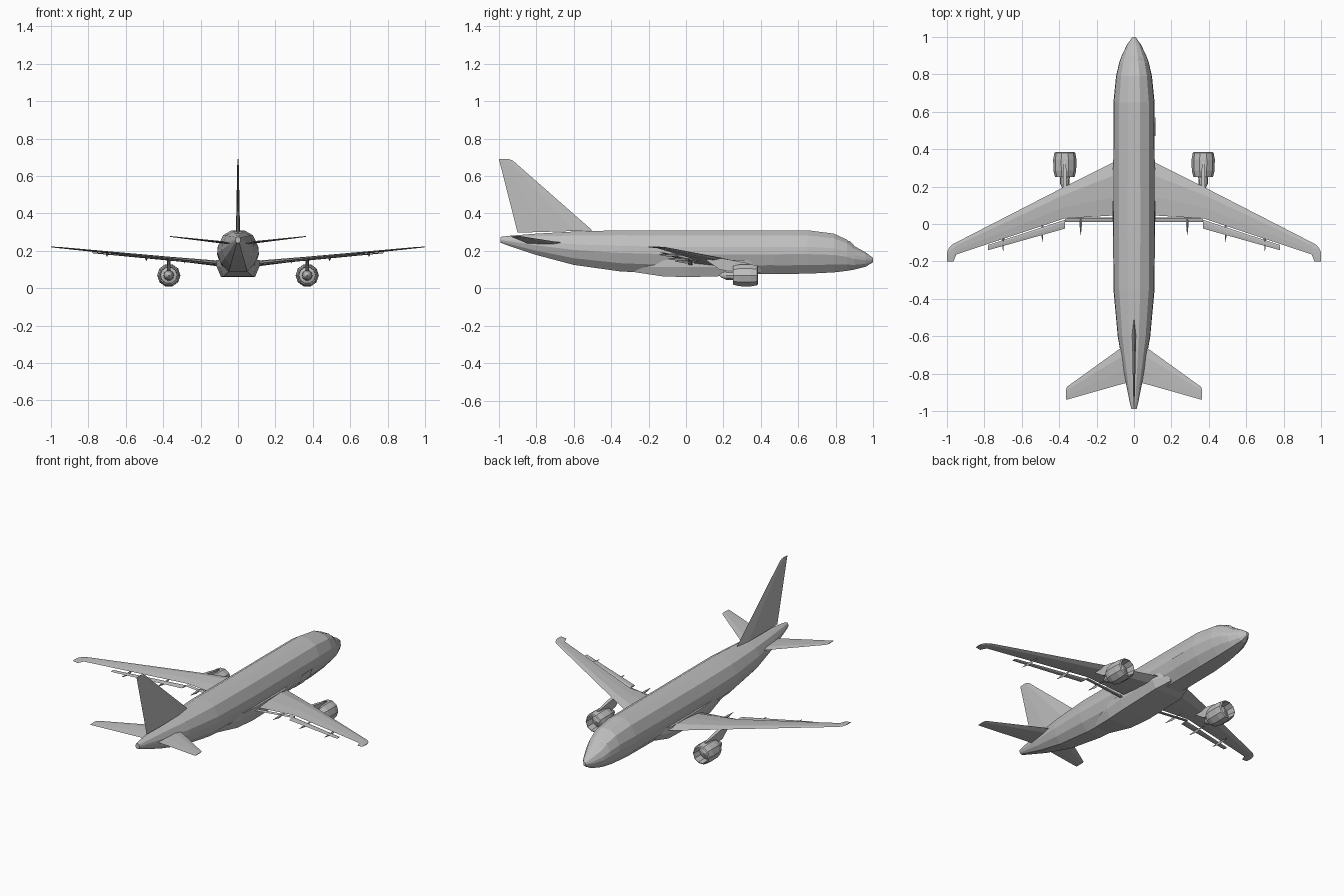
import bpy
import bmesh
import math
from mathutils import Vector

cube = bpy.data.objects.get("Cube")
if cube:
    bpy.data.objects.remove(cube, do_unlink=True)

GREY = (0.52, 0.52, 0.52, 1)
paint = bpy.data.materials.new("light_grey_paint")
paint.use_nodes = True
paint.diffuse_color = GREY
paint.node_tree.nodes["Principled BSDF"].inputs["Base Color"].default_value = GREY


def loft(name, rings, closed=True):
    """Skin a row of equal-length point rings; closed rings get end caps."""
    bm = bmesh.new()
    rows = [[bm.verts.new(p) for p in ring] for ring in rings]
    n = len(rows[0])
    for a, b in zip(rows, rows[1:]):
        for i in range(n if closed else n - 1):
            j = (i + 1) % n
            bm.faces.new((a[i], a[j], b[j], b[i]))
    if closed:
        bm.faces.new(rows[0])
        bm.faces.new(rows[-1])
    bmesh.ops.remove_doubles(bm, verts=bm.verts, dist=1e-5)
    bmesh.ops.recalc_face_normals(bm, faces=bm.faces)
    mesh = bpy.data.meshes.new(name)
    bm.to_mesh(mesh)
    bm.free()
    mesh.materials.append(paint)
    obj = bpy.data.objects.new(name, mesh)
    bpy.context.collection.objects.link(obj)
    return obj


def foil(lead, trail, thick, up):
    """Six-point aerofoil between a leading and a trailing edge point."""
    lead, trail, up = Vector(lead), Vector(trail), Vector(up)
    ring = [lead]
    for t, k in ((0.25, 0.5), (0.65, 0.35)):
        ring.append(lead.lerp(trail, t) + up * thick * k)
    ring.append(trail)
    for t, k in ((0.65, 0.35), (0.25, 0.5)):
        ring.append(lead.lerp(trail, t) - up * thick * k)
    return ring


def flat_wing(name, stations, side):
    # station: x, leading y, trailing y, z, thickness
    loft(name, [foil((side * x, a, z), (side * x, b, z), t, (0, 0, 1))
                for x, a, b, z, t in stations])


# Fuselage: one faceted cross-section scaled along the body
HALF = [(0.3, 1), (0.72, 0.88), (0.97, 0.62), (1, 0.45), (0.82, 0.2), (0.45, 0)]
SECTION = HALF + [(-x, z) for x, z in reversed(HALF)]
BODY = [  # y, half width, bottom, top
    (1.0, 0.008, 0.14, 0.162), (0.96, 0.037, 0.115, 0.192),
    (0.9, 0.066, 0.1, 0.225), (0.86, 0.08, 0.093, 0.26),
    (0.79, 0.096, 0.085, 0.292), (0.65, 0.11, 0.078, 0.31),
    (0.0, 0.112, 0.073, 0.31), (-0.35, 0.11, 0.09, 0.31),
    (-0.6, 0.087, 0.125, 0.303), (-0.8, 0.053, 0.178, 0.292),
    (-0.95, 0.024, 0.228, 0.28), (-0.99, 0.014, 0.243, 0.275)]
loft("fuselage", [[(w * x, y, lo + (hi - lo) * z) for x, z in SECTION]
                  for y, w, lo, hi in BODY])

# Belly fairing between the wing roots
BELLY = [(0.4, 0.08, 0.085), (0.3, 0.114, 0.068), (0.02, 0.114, 0.06),
         (-0.12, 0.1, 0.063), (-0.3, 0.06, 0.09)]
loft("belly_fairing", [[(w, y, 0.15), (w, y, 0.115), (w * 0.8, y, z),
                        (-w * 0.8, y, z), (-w, y, 0.115), (-w, y, 0.15)]
                       for y, w, z in BELLY])

# Cargo door: thin panel that follows the hull
loft("cargo_door", [[(0.115, y, 0.178), (0.095, y, 0.122), (0.055, y, 0.078)]
                    for y in (0.47, 0.57)], closed=False)

# Cockpit window panels: thin strips on the nose
for side, label in ((1, "left"), (-1, "right")):
    loft(label + "_cockpit_window",
         [[(side * 0.024, 0.9, 0.229), (side * 0.024, 0.875, 0.252)],
          [(side * 0.053, 0.885, 0.22), (side * 0.055, 0.865, 0.238)]],
         closed=False)

# Fin
FIN = [  # z, leading y, trailing y, thickness
    (0.297, -0.5, -0.9, 0.022), (0.66, -0.9, -0.992, 0.008),
    (0.682, -0.925, -0.998, 0.006), (0.69, -0.945, -1.0, 0.004)]
loft("tail_fin", [foil((0, a, z + (0.012 if i == 0 else 0)), (0, b, z), t, (1, 0, 0))
                  for i, (z, a, b, t) in enumerate(FIN)])

WING = [(0.05, 0.36, 0.045, 0.128, 0.036), (0.12, 0.325, 0.045, 0.134, 0.03),
        (0.37, 0.2, 0.03, 0.16, 0.018), (0.95, -0.098, -0.163, 0.217, 0.007),
        (0.965, -0.105, -0.2, 0.218, 0.006), (0.988, -0.125, -0.2, 0.22, 0.005),
        (1.0, -0.15, -0.2, 0.222, 0.004)]
INNER_FLAP = [(0.1, 0.036, 0.012, 0.126, 0.008), (0.37, 0.036, 0.012, 0.152, 0.008)]
OUTER_FLAP = [(0.37, 0.022, -0.025, 0.152, 0.008), (0.78, -0.112, -0.14, 0.19, 0.005)]
STABILISER = [(0.02, -0.63, -0.845, 0.238, 0.014), (0.08, -0.67, -0.86, 0.245, 0.013),
              (0.355, -0.868, -0.938, 0.276, 0.005), (0.363, -0.88, -0.938, 0.277, 0.004)]
# Engine outline: radius, y, from fan hub through the lip to the tail cone
ENGINE = [(0, 0.352), (0.046, 0.33), (0.049, 0.385), (0.056, 0.38), (0.062, 0.345),
          (0.061, 0.285), (0.052, 0.25), (0.046, 0.25), (0.044, 0.28),
          (0.028, 0.275), (0.025, 0.215), (0.013, 0.19), (0, 0.175)]
EX, EZ, SIDES = 0.37, 0.069, 10

for side, label in ((1, "left"), (-1, "right")):
    flat_wing(label + "_wing", WING, side)
    flat_wing(label + "_inner_flap", INNER_FLAP, side)
    flat_wing(label + "_outer_flap", OUTER_FLAP, side)
    flat_wing(label + "_stabiliser", STABILISER, side)

    # Engine turned about its own axis
    turns = [math.tau * i / SIDES for i in range(SIDES + 1)]
    loft(label + "_engine", [[(side * EX + r * math.cos(a), y, EZ + r * math.sin(a))
                              for r, y in ENGINE] for a in turns], closed=False)

    # Pylon joining engine and wing
    pylon = [(0.11, 0.148, 0.158, 0.005), (0.18, 0.1, 0.162, 0.01),
             (0.26, 0.085, 0.148, 0.01), (0.34, 0.115, 0.132, 0.005)]
    loft(label + "_pylon", [[(side * EX - w, y, lo), (side * EX + w, y, lo),
                             (side * EX + w, y, hi), (side * EX - w, y, hi)]
                            for y, lo, hi, w in pylon])

    # Flap track fairings: slim pods under the trailing edge
    for x, end, z in ((0.285, -0.06, 0.145), (0.49, -0.095, 0.158), (0.7, -0.145, 0.18)):
        pod = [(end + 0.13, 0.001), (end + 0.06, 0.007), (end, 0.001)]
        loft(label + "_flap_fairing", [[(side * x - r, y, z), (side * x, y, z - 1.8 * r),
                                        (side * x + r, y, z), (side * x, y, z + r)]
                                       for y, r in pod])
